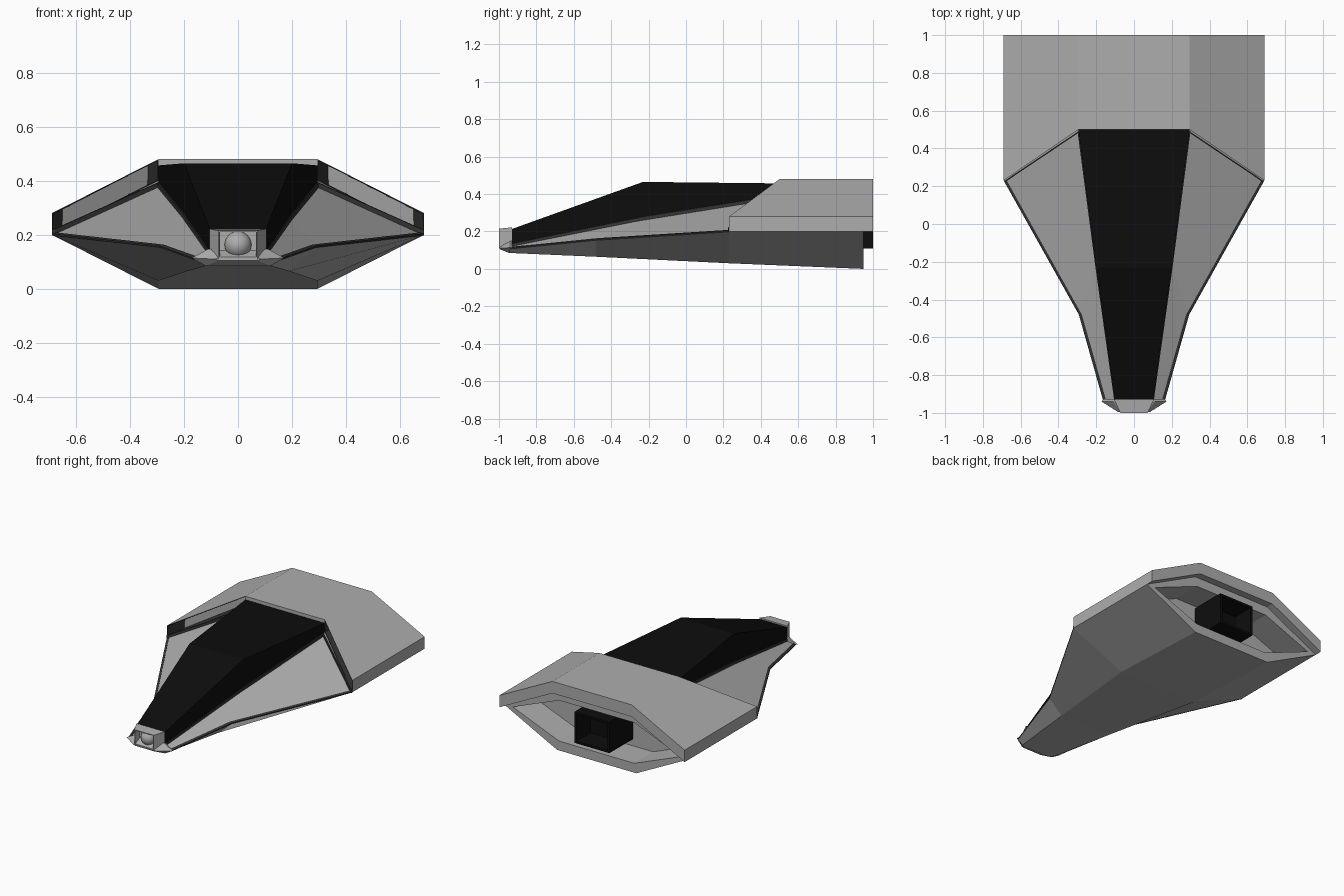
import bpy, bmesh
from mathutils import Vector

if "Cube" in bpy.data.objects:
    bpy.data.objects.remove(bpy.data.objects["Cube"])


def material(name, v):
    m = bpy.data.materials.new(name)
    m.diffuse_color = (v, v, v, 1)
    m.use_nodes = True
    m.node_tree.nodes["Principled BSDF"].inputs["Base Color"].default_value = m.diffuse_color
    return m


BLACK = material("black_glass", 0.004)
DARK = material("dark_trim", 0.035)
GREY = material("hull_grey", 0.42)


def loft(rings, caps=None):
    """Skin a list of equal rings; caps is a list of index tuples for both ends."""
    bm = bmesh.new()
    vs = [[bm.verts.new(p) for p in r] for r in rings]
    n = len(vs[0])
    for a, b in zip(vs, vs[1:]):
        for i in range(n):
            j = (i + 1) % n
            bm.faces.new((a[i], a[j], b[j], b[i]))
    caps = caps or [tuple(range(n))]
    first = [bm.faces.new([vs[0][i] for i in c]) for c in caps]
    last = [bm.faces.new([vs[-1][i] for i in c]) for c in caps]
    bmesh.ops.recalc_face_normals(bm, faces=bm.faces[:])
    return bm, first, last


def recess(bm, face, rim, push, walls=None):
    """Leave a rim round a face and push the middle inwards."""
    out = []
    for t in (rim, 0.001):
        out = bmesh.ops.inset_individual(bm, faces=[face], thickness=t)["faces"]
    for v in face.verts:
        v.co += Vector(push)
    if walls is not None:
        for f in out:
            if f != face:
                f.material_index = walls


def finish(name, bm, *mats):
    me = bpy.data.meshes.new(name)
    bm.to_mesh(me)
    bm.free()
    ob = bpy.data.objects.new(name, me)
    bpy.context.collection.objects.link(ob)
    for m in mats:
        me.materials.append(m)
    return ob


def both(half):
    """Close a right-hand half section with its mirror image."""
    return half + [(-x, y, z) for x, y, z in reversed(half)]


def trim(name, path, w, h):
    """Thin dark strip along a path, mirrored to the other side."""
    rings = [[(x, y, z), (x - w, y, z + w * 0.3), (x - w, y, z + w * 0.3 + h), (x, y, z + h)]
             for x, y, z in path]
    ob = finish(name, loft(rings)[0], DARK)
    m = ob.modifiers.new("mirror", 'MIRROR')
    m.use_axis = (True, False, False)


# Hull with side decks and the open rear cavity
hull, _, rear = loft([
    both([(.12, -.94, .085), (.16, -.94, .108), (.10, -.94, .12)]),
    both([(.19, -.48, .065), (.29, -.48, .155), (.20, -.23, .262)]),
    both([(.295, .23, .03), (.69, .23, .2), (.295, .5, .38)]),
    both([(.295, .95, 0), (.69, .95, .2), (.295, .95, .40)])])
recess(hull, rear[0], .065, (0, -.2, 0))
finish("hull", hull, GREY)


# Rear cowl: a bent thick plate with a swept front edge and two intakes
def cowl_ring(y_side, y_top):
    return both([(.295, y_top, .40), (.69, y_side, .2), (.69, y_side, .28), (.295, y_top, .48)])


cowl, front, _ = loft([cowl_ring(.23, .5), cowl_ring(1, 1)],
                      [(0, 1, 2, 3), (4, 5, 6, 7), (0, 3, 4, 7)])
for f in front[:2]:
    cx = f.calc_center_median().x
    f.material_index = 1
    recess(cowl, f, .006, (0, .13, 0), 1)
    f.material_index = 0
    for v in f.verts:
        dx = .035 if abs(v.co.x) < abs(cx) else -.035
        v.co.x += dx if cx > 0 else -dx
        v.co.z -= dx * .2 / .395
finish("rear_cowl", cowl, GREY, DARK)

# Long canopy
canopy = loft([[(w, y, lo), (w, y, hi), (-w, y, hi), (-w, y, lo)]
               for w, y, lo, hi in ((.10, -.94, .13, .21), (.20, -.23, .28, .465),
                                    (.295, .5, .39, .457))])[0]
finish("canopy", canopy, BLACK)

# Dark strips round the decks
trim("deck_edge", [(.162, -.94, .107), (.292, -.48, .153), (.69, .23, .198)], .016, .006)
trim("canopy_sill", [(.104, -.94, .112), (.204, -.23, .258), (.299, .49, .372)], .016, .02)
trim("cowl_sill", [(.69, .225, .198), (.295, .49, .375)], .012, .02)

# Engine outlet
engine, _, back = loft([[(.13, y, .11), (.13, y, .32), (-.13, y, .32), (-.13, y, .11)]
                        for y in (.74, 1)])
recess(engine, back[0], .02, (0, -.15, 0))
finish("engine_outlet", engine, BLACK)

# Nose housing with its lamp
nose, face, _ = loft([[(w, y, lo), (w, y, hi), (-w, y, hi), (-w, y, lo)]
                      for w, y, lo, hi in ((.072, -1, .11, .215), (.105, -.93, .105, .222))])
recess(nose, face[0], .006, (0, .05, 0))
finish("nose_housing", nose, GREY)
bpy.ops.mesh.primitive_uv_sphere_add(segments=24, ring_count=12, radius=.05,
                                     location=(0, -.948, .163))
bpy.context.object.name = "nose_lamp"
bpy.context.object.data.materials.append(GREY)
bpy.ops.object.shade_smooth()

# Pointed bumper under the nose
bumper = loft([both([(.07, -.995, .105), (.085, -.995, .11), (.07, -.995, .118)]),
               both([(.12, -.945, .085), (.172, -.94, .114), (.11, -.94, .148)]),
               both([(.12, -.93, .085), (.165, -.93, .114), (.11, -.93, .148)])])[0]
finish("nose_bumper", bumper, GREY)
